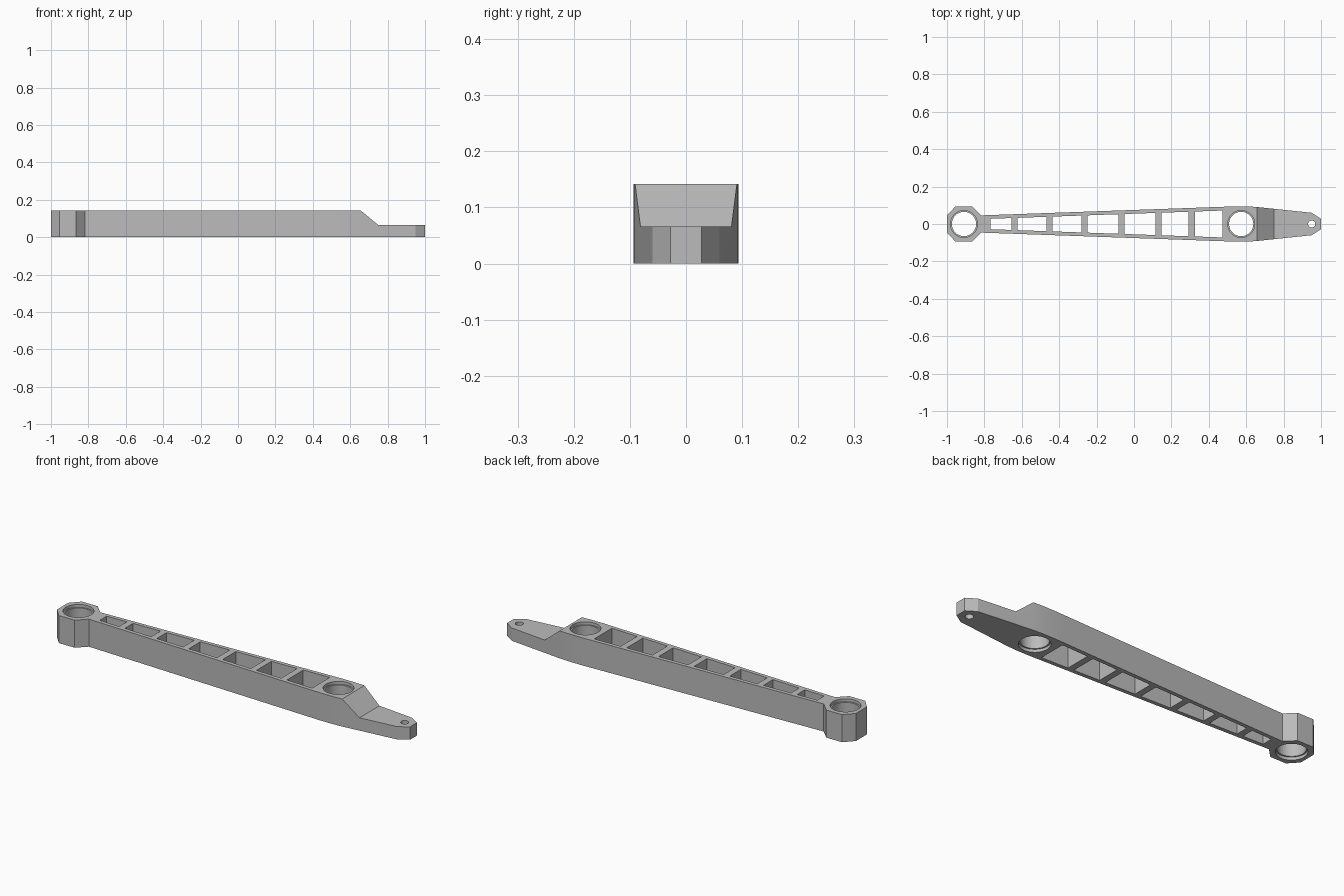
import bpy, bmesh, math

cube = bpy.data.objects.get("Cube")
if cube:
    bpy.data.objects.remove(cube)

HEIGHT = 0.142
LOW = 0.066          # height of the thin tip

metal = bpy.data.materials.new("grey_metal")
metal.use_nodes = True
colour = (0.5, 0.5, 0.5, 1)
metal.diffuse_color = colour
metal.node_tree.nodes["Principled BSDF"].inputs["Base Color"].default_value = colour


def prism(name, points, start, depth):
    """Extrude a closed polygon by depth, with start and depth as vectors."""
    bm = bmesh.new()
    face = bm.faces.new([bm.verts.new(p) for p in points])
    bmesh.ops.translate(bm, verts=bm.verts, vec=start)
    ext = bmesh.ops.extrude_face_region(bm, geom=[face])
    new = [v for v in ext["geom"] if isinstance(v, bmesh.types.BMVert)]
    bmesh.ops.translate(bm, verts=new, vec=depth)
    bmesh.ops.recalc_face_normals(bm, faces=bm.faces)
    mesh = bpy.data.meshes.new(name)
    bm.to_mesh(mesh)
    bm.free()
    mesh.materials.append(metal)
    obj = bpy.data.objects.new(name, mesh)
    bpy.context.collection.objects.link(obj)
    return obj


def upright(name, outline, z0, z1):
    return prism(name, [(x, y, 0) for x, y in outline], (0, 0, z0), (0, 0, z1 - z0))


def mirrored(half):
    """Complete a half outline across the long axis."""
    return half + [(x, -y) for x, y in reversed(half)]


def circle(x, r, n=48):
    return [(x + r * math.cos(2 * math.pi * i / n), r * math.sin(2 * math.pi * i / n))
            for i in range(n)]


def apply_boolean(target, tool, operation):
    mod = target.modifiers.new("bool", "BOOLEAN")
    mod.operation, mod.solver, mod.object = operation, "EXACT", tool
    bpy.context.view_layer.objects.active = target
    bpy.ops.object.modifier_apply(modifier=mod.name)
    bpy.data.objects.remove(tool)


def half_width(x):
    return 0.046 + (x + 0.82) * 0.0355


# Tapered arm with a narrowing tip, joined to the octagonal end boss
arm = upright("arm", mirrored([
    (-0.85, half_width(-0.85)), (0.48, half_width(0.48)), (0.53, 0.094), (0.60, 0.094),
    (0.65, 0.0915), (0.95, 0.06), (1.0, 0.028)]), 0, HEIGHT)
boss = upright("end_boss", mirrored([
    (-1.0, 0.045), (-0.955, 0.094), (-0.865, 0.094), (-0.816, 0.045)]), 0, HEIGHT)
apply_boolean(arm, boss, "UNION")

# Sloping step down to the thin tip
step = prism("step_cutter", [(0.657, 0, HEIGHT), (0.749, 0, LOW), (1.1, 0, LOW),
                             (1.1, 0, 0.3), (0.657, 0, 0.3)], (0, -0.2, 0), (0, 0.4, 0))
apply_boolean(arm, step, "DIFFERENCE")

# Row of tapered lightening windows
for x0, x1 in [(-0.768, -0.655), (-0.622, -0.468), (-0.435, -0.281), (-0.248, -0.083),
               (-0.05, 0.115), (0.148, 0.292), (0.325, 0.473)]:
    window = upright("window_cutter", mirrored(
        [(x, half_width(x) - 0.02) for x in (x0, x1)]), -0.1, 0.3)
    apply_boolean(arm, window, "DIFFERENCE")

# Bearing bores with a shallow counterbore at both faces
for x in (-0.909, 0.573):
    for r, z0, z1 in [(0.065, -0.1, 0.3), (0.072, HEIGHT - 0.015, 0.3), (0.072, -0.1, 0.015)]:
        apply_boolean(arm, upright("bore_cutter", circle(x, r), z0, z1), "DIFFERENCE")

# Pin hole in the tip
apply_boolean(arm, upright("pin_cutter", circle(0.95, 0.019, 32), -0.1, 0.3), "DIFFERENCE")

bpy.ops.object.select_all(action="DESELECT")
arm.select_set(True)
bpy.context.view_layer.objects.active = arm
bpy.ops.object.shade_smooth_by_angle(angle=math.radians(25))
